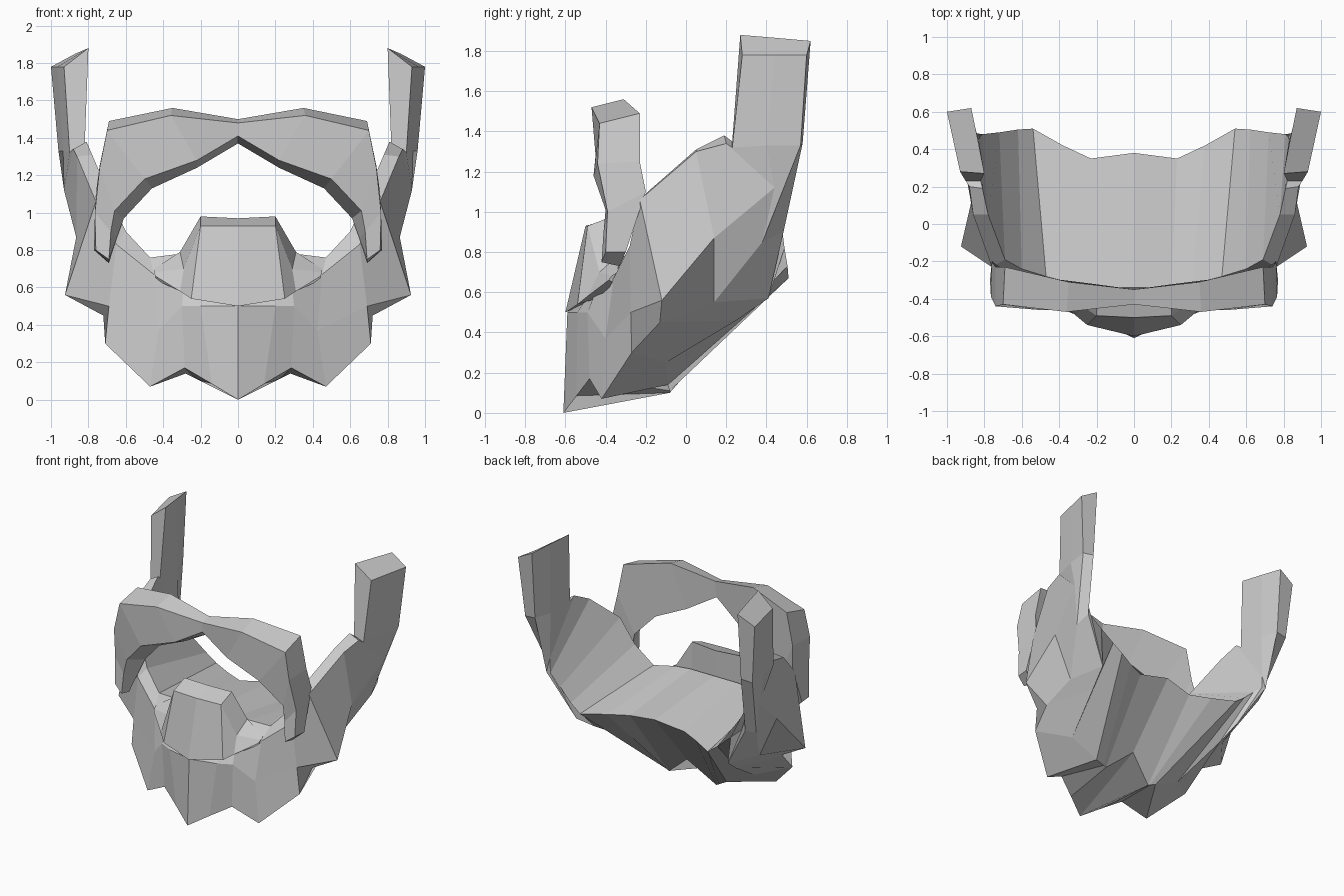
import bpy, bmesh


def loft_half(name, sections):
    """Loft matching cross-sections from the centre line outward, cap the end, mirror in x."""
    bm = bmesh.new()
    rings = [[bm.verts.new(p) for p in s] for s in sections]
    n = len(rings[0])
    for a, b in zip(rings, rings[1:]):
        for i in range(n):
            j = (i + 1) % n
            bm.faces.new((a[i], a[j], b[j], b[i]))
    bm.faces.new(rings[-1])
    bmesh.ops.recalc_face_normals(bm, faces=bm.faces)
    mesh = bpy.data.meshes.new(name)
    bm.to_mesh(mesh)
    bm.free()
    obj = bpy.data.objects.new(name, mesh)
    bpy.context.collection.objects.link(obj)
    mirror = obj.modifiers.new("mirror", 'MIRROR')
    mirror.use_clip = True
    mirror.merge_threshold = 0.001
    return obj


# Beard sections: back edge, inner rim, outer rim, middle, lower tip, underside
chin = [
    [(0, .38, .72), (0, -.34, .78), (0, -.42, .70), (0, -.59, .50), (0, -.61, 0), (0, -.01, .27)],
    [(.23, .35, .68), (.20, -.34, .78), (.20, -.42, .69), (.20, -.54, .50), (.14, -.545, .085), (.20, -.08, .10)],
    [(.38, .42, .675), (.31, -.32, .78), (.28, -.42, .68), (.30, -.49, .50), (.285, -.48, .17), (.22, -.08, .11)],
    [(.54, .51, .67), (.47, -.28, .76), (.45, -.36, .67), (.425, -.40, .37), (.47, -.42, .07), (.28, -.09, .14)],
    [(.62, .505, .73), (.60, -.24, .90), (.65, -.28, .83), (.69, -.275, .50), (.71, -.27, .30), (.50, -.10, .25)],
]
# Same ring order, rising along the cheek into the sideburn
cheek_and_sideburn = [
    [(.72, .49, .82), (.69, -.19, 1.10), (.76, -.23, 1.06), (.925, -.12, .56), (.72, -.13, .45), (.60, .25, .46)],
    [(.81, .48, .90), (.78, .05, 1.31), (.86, .05, 1.30), (.865, .14, .87), (.72, .14, .55), (.64, .41, .57)],
    [(.825, .465, 1.0), (.81, .19, 1.38), (.88, .20, 1.34), (.93, .44, 1.12), (.86, .38, .85), (.84, .485, .90)],
    [(.83, .45, 1.34), (.82, .23, 1.35), (.90, .23, 1.32), (.935, .40, 1.33), (.96, .57, 1.33), (.87, .58, 1.34)],
    [(.835, .45, 1.865), (.80, .27, 1.88), (.93, .28, 1.78), (.965, .44, 1.78), (1.0, .60, 1.78), (.87, .62, 1.85)],
]
loft_half("beard", chin + cheek_and_sideburn)

# Moustache sections: top back, top front, lower front, lower back
moustache = [
    [(0, -.35, .97), (0, -.50, .93), (0, -.60, .50), (0, -.36, .60)],
    [(.20, -.36, .98), (.20, -.49, .93), (.25, -.54, .54), (.20, -.36, .60)],
    [(.31, -.33, .79), (.29, -.43, .70), (.31, -.49, .58), (.30, -.34, .60)],
    [(.45, -.34, .70), (.45, -.37, .68), (.44, -.385, .66), (.44, -.34, .64)],
]
loft_half("moustache", moustache)

# Brow band sections: top front, top back, bottom back, bottom front
brow = [
    [(0, -.43, 1.48), (0, -.35, 1.50), (0, -.37, 1.37), (0, -.43, 1.41)],
    [(.36, -.47, 1.52), (.35, -.31, 1.56), (.22, -.32, 1.24), (.22, -.45, 1.28)],
    [(.70, -.43, 1.44), (.69, -.23, 1.49), (.46, -.29, 1.13), (.50, -.46, 1.18)],
    [(.74, -.44, 1.24), (.74, -.23, 1.25), (.61, -.25, .97), (.66, -.40, 1.01)],
    [(.765, -.39, 1.00), (.76, -.20, 1.10), (.65, -.28, .86), (.68, -.41, .90)],
    [(.76, -.40, .80), (.77, -.30, .80), (.69, -.33, .73), (.69, -.42, .75)],
]
loft_half("brow_band", brow)
